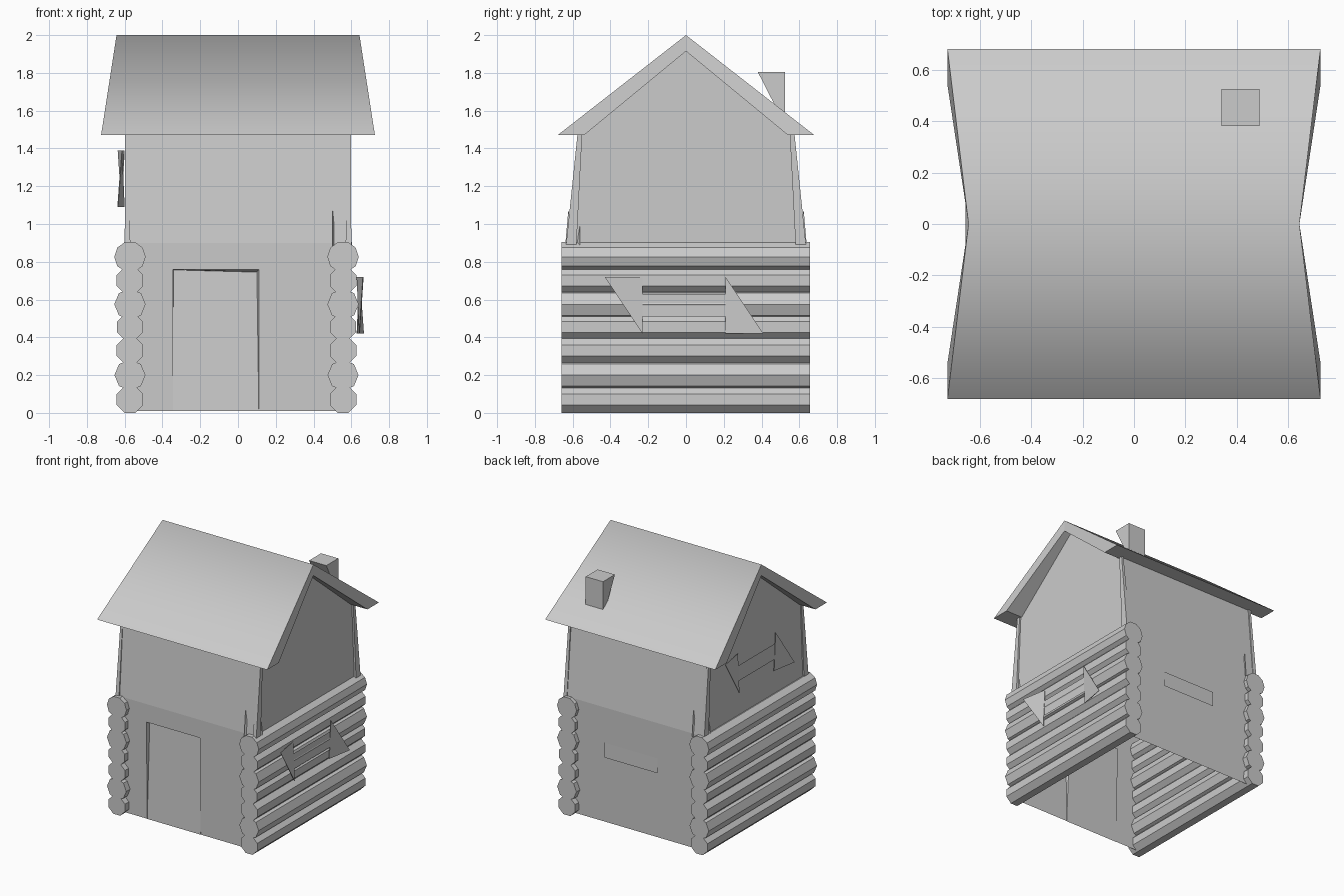
import bpy
import math

if "Cube" in bpy.data.objects:
    bpy.data.objects.remove(bpy.data.objects["Cube"])


def make(name, verts, faces):
    me = bpy.data.meshes.new(name)
    me.from_pydata(verts, [], faces)
    me.update()
    ob = bpy.data.objects.new(name, me)
    bpy.context.collection.objects.link(ob)
    return ob


def loft(name, a, b):
    """Solid between two matching rings of points, with normals facing out."""
    n = len(a)
    faces = [tuple(range(n))[::-1], tuple(range(n, 2 * n))]
    faces += [(i, (i + 1) % n, n + (i + 1) % n, n + i) for i in range(n)]
    return make(name, list(a) + list(b), faces)


# Roof: chevron slab whose gable ends flare out towards the eaves
chevron = [(0, 2.0), (-.68, 1.47), (-.54, 1.47), (0, 1.915), (.54, 1.47), (.68, 1.47)]


def roof_end(s):
    return [(s * (.643 if y == 0 else .725), y, z) for y, z in chevron]


n = 6
roof_faces = [(0, 1, 2, 3), (0, 3, 4, 5), (9, 8, 7, 6), (11, 10, 9, 6)]
roof_faces += [((i + 1) % n, i, n + i, n + (i + 1) % n) for i in range(n)]
roof = make("roof", roof_end(1) + roof_end(-1), [f[::-1] for f in roof_faces])
# Smooth only across the ridge
for p in roof.data.polygons:
    p.use_smooth = True
for e in roof.data.edges:
    e.use_edge_sharp = any(roof.data.vertices[v].co.z < 1.99 for v in e.vertices)

# Chimney: wedge that narrows down into the roof
side = [(.38, 1.805), (.485, 1.60), (.525, 1.57), (.525, 1.805)]
loft("chimney", [(.34, y, z) for y, z in side], [(.487, y, z) for y, z in side])


# Log walls: seven stacked logs each side, some with points facing sideways
logs = [(.07, .076, 8, .5), (.20, .082, 8, 0), (.33, .076, 8, .5), (.455, .074, 8, .5),
        (.575, .083, 8, 0), (.70, .076, 8, .5), (.826, .083, 10, 0)]
for label, cx in (("left", -.572), ("right", .556)):
    for k, (cz, r, sides, turn) in enumerate(logs):
        ring = [(cx + r * math.cos(math.tau * (i + turn) / sides),
                 max(0, cz + r * math.sin(math.tau * (i + turn) / sides)))
                for i in range(sides)]
        loft(f"{label}_log_{k + 1}", [(x, .657, z) for x, z in ring],
             [(x, -.66, z) for x, z in ring])


# Front wall with a doorway, upper part leaning in
def wall_y(z):
    return -.61 - .015 * z / .9


low = [(-.55, .01), (-.345, .01), (-.345, .76), (.11, .76), (.11, .01), (.55, .01),
       (.59, .9), (-.59, .9)]
make("front_wall", [(x, wall_y(z), z) for x, z in low] + [(.59, -.57, 1.48), (-.59, -.57, 1.48)],
     [(0, 1, 2, 7), (2, 3, 6, 7), (3, 4, 5, 6), (7, 6, 8, 9)])

# Back wall
make("back_wall", [(.55, .61, .01), (-.55, .61, .01), (-.59, .63, .9), (.59, .63, .9),
                   (-.59, .565, 1.48), (.59, .565, 1.48)], [(0, 1, 2, 3), (3, 2, 4, 5)])

# Gable walls above the logs
gable = [(-.625, .89), (.63, .89), (.565, 1.47), (0, 1.93), (-.57, 1.47)]
for label, x in (("left", -.59), ("right", .585)):
    order = (0, 1, 2, 3, 4) if x > 0 else (4, 3, 2, 1, 0)
    make(label + "_gable", [(x, y, z) for y, z in gable], [order])

# Door: panel recessed at the top with tapered reveals
frame = [(-.345, .01), (-.345, .76), (.11, .76), (.11, .01)]
panel = [(-.345, -.612, .01), (-.342, -.585, .757), (.1, -.585, .745), (.11, -.612, .01)]
make("door", [(x, wall_y(z), z) for x, z in frame] + panel,
     [(7, 6, 5, 4), (0, 1, 5, 4), (1, 2, 6, 5), (2, 3, 7, 6)])

# Back window strip
make("back_window", [(.25, .632, .515), (-.2, .632, .515), (-.2, .632, .63), (.25, .632, .63)],
     [(0, 1, 2, 3)])


# Side windows: a strip between two triangular shutters; the left is the right turned half round
def side_window(label, s, dz, x0):
    def pt(x, y, z):
        return (s * (x + x0), s * y, z + dz)
    make(label + "_window", [pt(.636, y, z) for y, z in
                             ((-.23, .51), (.21, .51), (.21, .63), (-.23, .63))], [(0, 1, 2, 3)])
    tris = (((.665, -.43, .72), (.645, -.23, .42), (.632, -.23, .72)),
            ((.632, .21, .42), (.667, .41, .42), (.645, .21, .72)))
    for k, t in enumerate(tris):
        loft(f"{label}_shutter_{k + 1}", [pt(x - .004, y, z) for x, y, z in t],
             [pt(x, y, z) for x, y, z in t])


side_window("right", 1, 0, 0)
side_window("left", -1, .67, -.028)

# Tapered plaster edges at the four upper corners
for sx, xl in ((-1, "left"), (1, "right")):
    for sy, yl in ((-1, "front"), (1, "back")):
        a = [(.57, .58), (.6, .58), (.6, .635), (.57, .635)]
        b = [(.58, .55), (.597, .55), (.597, .575), (.58, .575)]
        if sx * sy < 0:
            a, b = a[::-1], b[::-1]
        loft(f"{yl}_{xl}_corner", [(sx * x, sy * y, .89) for x, y in a],
             [(sx * x, sy * y, 1.47) for x, y in b])

# Small plaster slivers standing on the logs at two opposite corners
for s, label in ((1, "front"), (-1, "back")):
    for k, (base, tip) in enumerate((
            ([(.498, -.61), (.52, -.61), (.5, -.64)], (.5, -.622, 1.085)),
            ([(.58, -.58), (.58, -.56), (.605, -.562)], (.592, -.562, .99)))):
        make(f"{label}_sliver_{k + 1}",
             [(s * x, s * y, .88) for x, y in base] + [(s * tip[0], s * tip[1], tip[2])],
             [(0, 1, 3), (1, 2, 3), (2, 0, 3), (2, 1, 0)])

# Make the normals of closed parts consistent
import bmesh
for ob in bpy.context.scene.objects:
    if any(w in ob.name for w in ("wall", "gable", "window", "door")):
        continue
    bm = bmesh.new()
    bm.from_mesh(ob.data)
    bmesh.ops.recalc_face_normals(bm, faces=bm.faces)
    bm.to_mesh(ob.data)
    bm.free()

# Front door and walls face outwards
for name in ("door",):
    me = bpy.data.objects[name].data
    if me.polygons[0].normal.y > 0:
        me.flip_normals()
